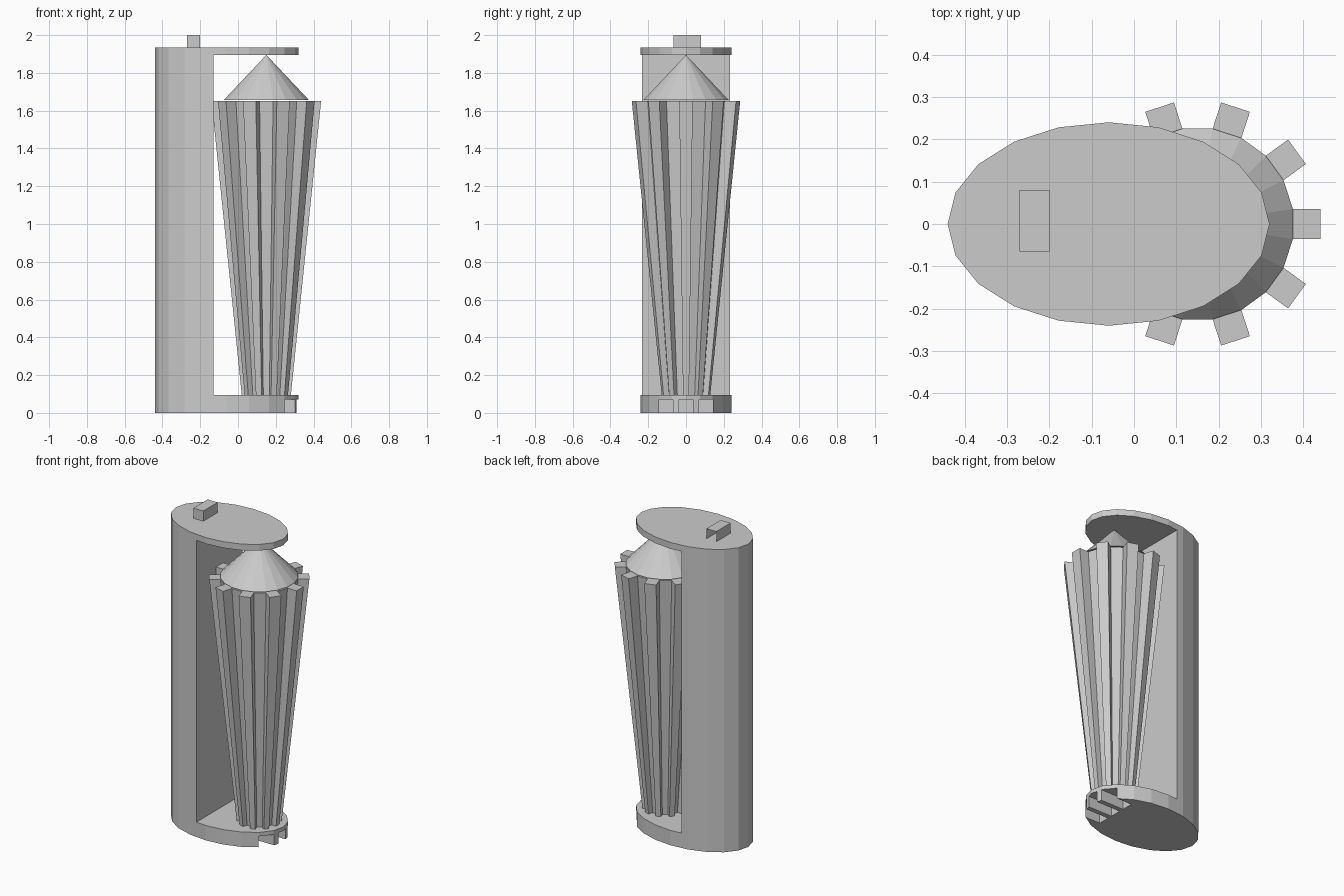
import bpy, bmesh
from math import cos, sin, pi, tan

if "Cube" in bpy.data.objects:
    bpy.data.objects.remove(bpy.data.objects["Cube"])


def make(name, bm):
    bmesh.ops.recalc_face_normals(bm, faces=bm.faces)
    me = bpy.data.meshes.new(name)
    bm.to_mesh(me)
    bm.free()
    ob = bpy.data.objects.new(name, me)
    bpy.context.collection.objects.link(ob)
    return ob


def box_mesh(x0, x1, y0, y1, z0, z1):
    bm = bmesh.new()
    bmesh.ops.create_cube(bm, size=1)
    for v in bm.verts:
        v.co = ((x0 + x1) / 2 + v.co.x * (x1 - x0),
                (y0 + y1) / 2 + v.co.y * (y1 - y0),
                (z0 + z1) / 2 + v.co.z * (z1 - z0))
    return bm


def ring(bm, cx, rx, ry, z, n=20, phase=0.0):
    return [bm.verts.new((cx + rx * cos(2 * pi * i / n + phase),
                          ry * sin(2 * pi * i / n + phase), z)) for i in range(n)]


def bridge(bm, a, b):
    return [bm.faces.new((a[i - 1], a[i], b[i], b[i - 1])) for i in range(len(a))]


def cut(target, cutter):
    mod = target.modifiers.new("cut", 'BOOLEAN')
    mod.operation = 'DIFFERENCE'
    mod.solver = 'EXACT'
    mod.object = cutter
    bpy.context.view_layer.objects.active = target
    bpy.ops.object.modifier_apply(modifier=mod.name)
    bpy.data.objects.remove(cutter)


# Elliptical housing, open at the right, with three slots under its front edge
bm = bmesh.new()
lo, hi = (ring(bm, -0.06, 0.38, 0.24, z) for z in (0, 1.935))
bridge(bm, lo, hi)
bm.faces.new(lo)
bm.faces.new(hi)
housing = make("housing", bm)
cut(housing, make("opening_cutter", box_mesh(-0.13, 0.6, -0.5, 0.5, 0.095, 1.895)))
for y in (-0.105, 0, 0.105):
    cut(housing, make("slot_cutter", box_mesh(0.14, 0.6, y - 0.037, y + 0.037, -0.1, 0.07)))

# Small clip on the lid, a thin shell open at the back and bottom
bm = box_mesh(-0.27, -0.20, -0.065, 0.08, 1.935, 2.0)
bm.normal_update()
bmesh.ops.delete(bm, geom=[f for f in bm.faces if f.normal.y > 0.5 or f.normal.z < -0.5],
                 context='FACES_ONLY')
make("lid_clip", bm)

# Tapered core of twenty facets
CX, Z0, Z1 = 0.15, 0.095, 1.65
R0, R1, OUT0, OUT1 = 0.10, 0.225, 0.13, 0.29     # inner and outer radii, bottom and top
K = cos(pi / 20)
bm = bmesh.new()
lo = ring(bm, CX, R0 / K, R0 / K, Z0, phase=pi / 20)
hi = ring(bm, CX, R1 / K, R1 / K, Z1, phase=pi / 20)
bridge(bm, lo, hi)
bm.faces.new(lo)
bm.faces.new(hi)
make("core", bm)

# Ten tapered ribs on alternate facets
bm = bmesh.new()
for i in range(10):
    a = i * pi / 5
    quads = []
    for r, out, z in ((R0, OUT0, Z0), (R1, OUT1, Z1)):
        w = r * tan(pi / 20)
        quads.append([bm.verts.new((CX + d * cos(a) - s * sin(a), d * sin(a) + s * cos(a), z))
                      for d, s in ((r - 0.01, -w), (out, -w), (out, w), (r - 0.01, w))])
    bridge(bm, *quads)
    bm.faces.new(quads[0])
    bm.faces.new(quads[1])
make("ribs", bm)

# Pointed cap
bm = bmesh.new()
base = ring(bm, CX, R1 / K, R1 / K, 1.657, phase=pi / 20)
tip = bm.verts.new((CX, 0, 1.895))
for i in range(20):
    bm.faces.new((base[i - 1], base[i], tip))
bm.faces.new(base)
make("cap", bm)
